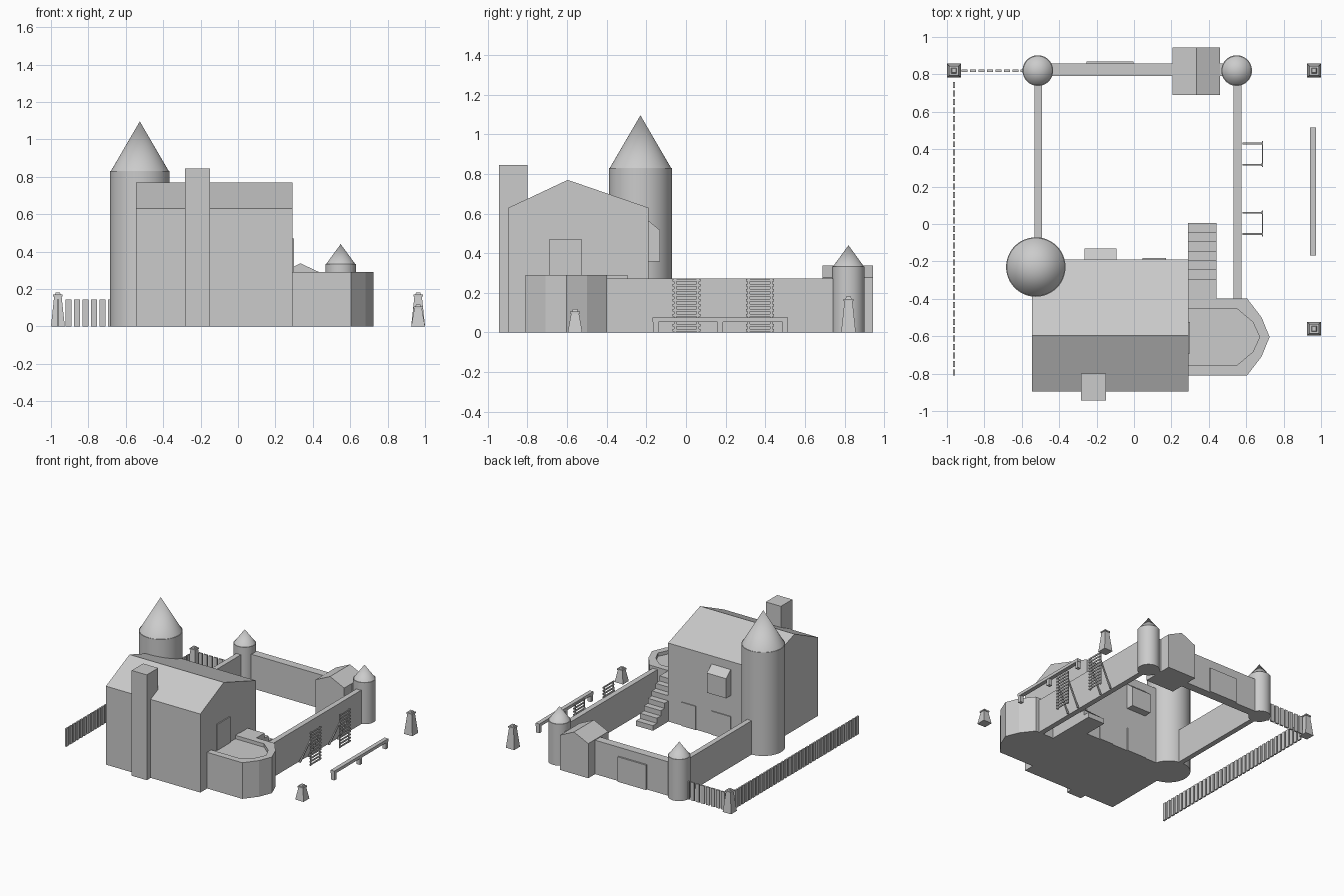
import bpy, bmesh
from mathutils import Vector

if "Cube" in bpy.data.objects:
    bpy.data.objects.remove(bpy.data.objects["Cube"])


def prism(name, profile, axis, lo, hi):
    """Extrude a closed 2D profile along an axis; profile uses the other two axes in order."""
    k = "xyz".index(axis)
    bm = bmesh.new()

    def ring(h):
        out = []
        for p in profile:
            c = list(p)
            c.insert(k, h)
            out.append(bm.verts.new(c))
        return out
    a, b = ring(lo), ring(hi)
    bm.faces.new(a)
    bm.faces.new(b)
    n = len(a)
    for i in range(n):
        bm.faces.new((a[i], a[(i + 1) % n], b[(i + 1) % n], b[i]))
    return finish(name, bm)


def finish(name, bm):
    bmesh.ops.recalc_face_normals(bm, faces=bm.faces[:])
    me = bpy.data.meshes.new(name)
    bm.to_mesh(me)
    bm.free()
    ob = bpy.data.objects.new(name, me)
    bpy.context.collection.objects.link(ob)
    return ob


def boxes(name, items):
    """One object made of boxes given as (x0, x1, y0, y1, z0, z1)."""
    bm = bmesh.new()
    for x0, x1, y0, y1, z0, z1 in items:
        for v in bmesh.ops.create_cube(bm, size=1)["verts"]:
            v.co = Vector((x0 + (v.co.x + .5) * (x1 - x0),
                           y0 + (v.co.y + .5) * (y1 - y0),
                           z0 + (v.co.z + .5) * (z1 - z0)))
    return finish(name, bm)


def smooth(ob):
    bpy.ops.object.select_all(action='DESELECT')
    ob.select_set(True)
    bpy.context.view_layer.objects.active = ob
    bpy.ops.object.shade_smooth_by_angle(angle=0.6)


def round_tower(name, x, y, r, h, cone_r, apex):
    for part, r1, r2, z0, z1 in (("body", r, r, 0, h), ("roof", cone_r, 0, h, apex)):
        bpy.ops.mesh.primitive_cone_add(vertices=48, radius1=r1, radius2=r2, depth=z1 - z0,
                                        location=(x, y, (z0 + z1) / 2))
        ob = bpy.context.object
        ob.name = name + "_" + part
        smooth(ob)


# Main hall with an off-centre ridge, chimney and doors
prism("hall", [(-.895, 0), (-.19, 0), (-.19, .63), (-.597, .77), (-.895, .63)], "x", -.546, .292)
boxes("chimney", [(-.283, -.149, -.944, -.799, 0, .845)])
boxes("terrace_door", [(.285, .30, -.692, -.525, .25, .47)])
boxes("courtyard_doors", [(.045, .17, -.195, -.183, 0, .19), (-.265, -.094, -.195, -.183, 0, .19)])
prism("oriel_window", [(-.195, .357), (-.13, .357), (-.13, .515), (-.19, .565), (-.195, .565)],
      "x", -.265, -.094)

# Terrace with a parapet
C = -.604
outer = [(.29, C - .205), (.605, C - .205), (.682, C - .105), (.725, C),
         (.682, C + .105), (.605, C + .205), (.29, C + .205)]
inner = [(.29, C - .153), (.548, C - .153), (.635, C - .08), (.672, C),
         (.635, C + .08), (.548, C + .153), (.29, C + .153)]
prism("terrace_parapet", outer + inner[::-1], "z", 0, .29)
prism("terrace_floor", inner, "z", 0, .262)

# Stairs rising to the terrace
n = 7
steps = [(-.405, 0), (.005, 0)]
for i in range(n):
    y = .005 - .0497 * i
    steps.append((y, .287 * (i + 1) / n))
    steps.append((y - .0497 if i < n - 1 else -.405, .287 * (i + 1) / n))
prism("stairs", steps, "x", .29, .44)

# Towers
round_tower("great_tower", -.525, -.23, .159, .83, .155, 1.096)
for i, x in enumerate((-.514, .549)):
    round_tower(f"corner_tower_{i + 1}", x, .82, .082, .333, .078, .44)

# Courtyard walls
boxes("left_wall", [(-.533, -.492, -.15, .78, 0, .272)])
boxes("right_wall", [(.533, .575, -.42, .78, 0, .272)])
boxes("back_wall", [(-.48, .52, .79, .857, 0, .272)])
boxes("back_wall_panel", [(-.254, -.003, .85, .87, 0, .2)])

# Gatehouse
prism("gatehouse", [(.207, 0), (.46, 0), (.46, .278), (.334, .337), (.207, .278)], "y", .69, .944)

# Tapered lantern posts
for i, (x, y, h) in enumerate(((-.963, .82, .182), (.963, .82, .182), (.963, -.56, .118))):
    bm = bmesh.new()
    levels = ((0, .037), (h - .022, .02), (h - .022, .025), (h - .012, .025),
              (h - .012, .015), (h, .011))
    rings = [[bm.verts.new((x + sx * r, y + sy * r, z))
              for sx, sy in ((-1, -1), (1, -1), (1, 1), (-1, 1))] for z, r in levels]
    for a, b in zip(rings, rings[1:]):
        for j in range(4):
            bm.faces.new((a[j], a[(j + 1) % 4], b[(j + 1) % 4], b[j]))
    bm.faces.new(rings[0])
    bm.faces.new(rings[-1])
    finish(f"post_{i + 1}", bm)

# Picket fences
boxes("side_fence", [(-.969, -.957, -.81 + .0452 * i, -.778 + .0452 * i, 0, .145)
                     for i in range(35)])
boxes("back_fence", [(-.922 + .0452 * i, -.89 + .0452 * i, .814, .826, 0, .145)
                     for i in range(8)])

# Low rail on three legs
boxes("hitching_rail", [(.94, .973, -.168, .516, .052, .076)] +
      [(.942, .971, y, y + .026, 0, .055) for y in (-.166, .16, .488)])

# Slatted racks propped beside the right wall
for i, y in enumerate((.003, .374)):
    boxes(f"rack_{i + 1}",
          [(.684, .691, y - .07, y + .07, .006 + .0252 * k, .017 + .0252 * k) for k in range(11)] +
          [(.680, .686, y + s * .057 - .006, y + s * .057 + .006, 0, .272) for s in (-1, 1)])
    for s in (-1, 1):
        c = y + s * .057
        prism(f"rack_{i + 1}_strut", [(.58, 0), (.594, 0), (.684, .2), (.684, .222)],
              "y", c - .005, c + .005)
